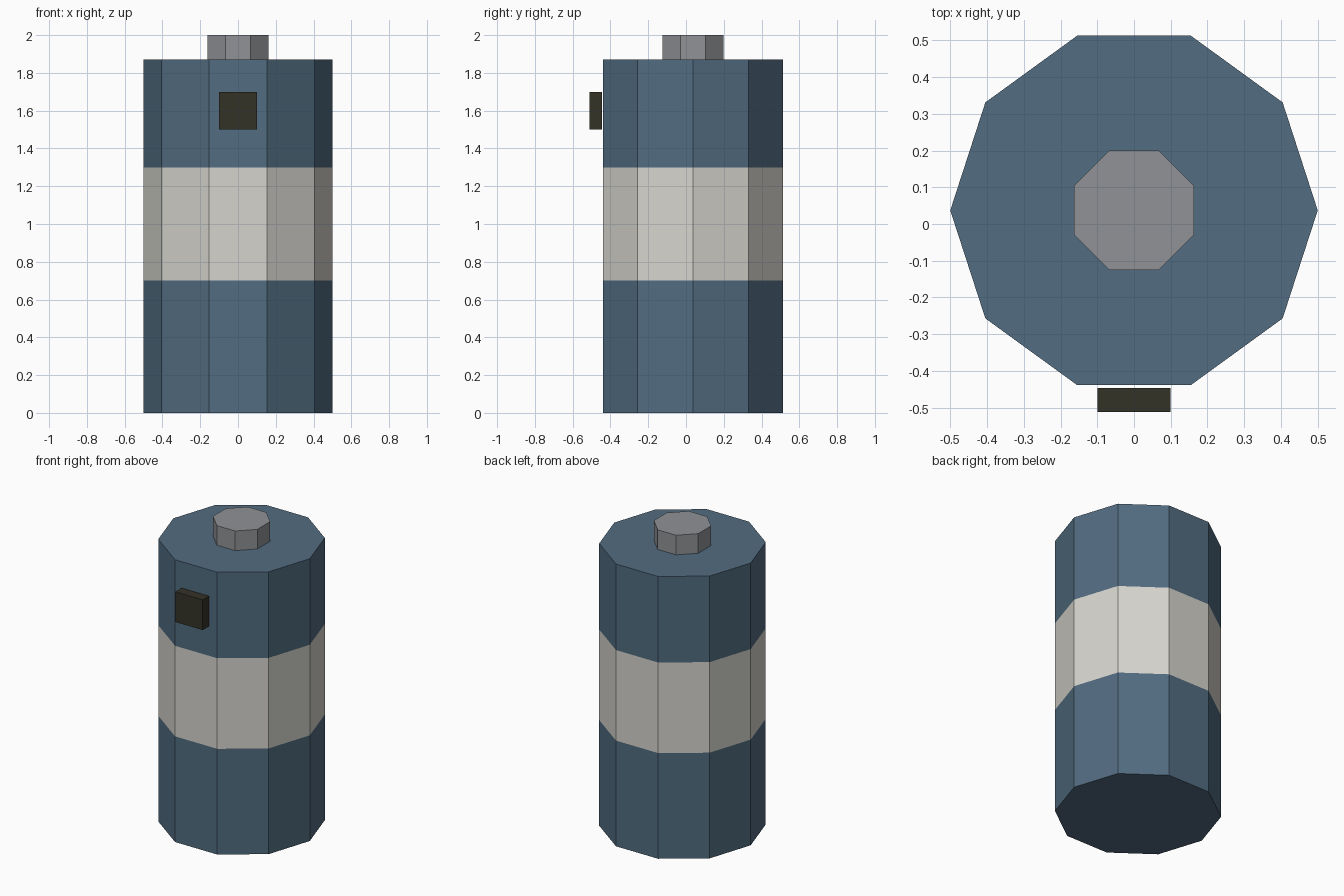
import bpy, bmesh, math

if "Cube" in bpy.data.objects:
    bpy.data.objects.remove(bpy.data.objects["Cube"])

CY = 0.037  # centre of the round parts


def material(name, rgb):
    lin = [((c / 255 + 0.055) / 1.055) ** 2.4 for c in rgb]
    m = bpy.data.materials.new(name)
    m.diffuse_color = (*lin, 1)
    m.use_nodes = True
    m.node_tree.nodes["Principled BSDF"].inputs["Base Color"].default_value = m.diffuse_color
    return m


blue = material("slate_blue", (82, 108, 129))
cream = material("pale_grey", (213, 212, 205))
grey = material("cap_grey", (144, 146, 150))
dark = material("dark_olive", (52, 50, 39))


def finish(name, bm, *mats):
    bmesh.ops.recalc_face_normals(bm, faces=bm.faces)
    me = bpy.data.meshes.new(name)
    bm.to_mesh(me)
    bm.free()
    for m in mats:
        me.materials.append(m)
    ob = bpy.data.objects.new(name, me)
    bpy.context.collection.objects.link(ob)
    return ob


def prism(sides, radius, turn, levels):
    """Closed upright prism with a ring of vertices at each height."""
    bm = bmesh.new()
    rings = []
    for z in levels:
        angles = [turn + math.tau * i / sides for i in range(sides)]
        rings.append([bm.verts.new((radius * math.cos(a), CY + radius * math.sin(a), z))
                      for a in angles])
    for lo, hi in zip(rings, rings[1:]):
        for i in range(sides):
            j = (i + 1) % sides
            bm.faces.new((lo[i], lo[j], hi[j], hi[i]))
    bm.faces.new(rings[0][::-1])
    bm.faces.new(rings[-1])
    return bm


# ten-sided body with the pale band cut into its walls
body = prism(10, 0.5, 0, (0, 0.7, 1.3, 1.87))
for f in body.faces:
    f.material_index = int(0.7 < f.calc_center_median().z < 1.3)
finish("canister_body", body, blue, cream)

# eight-sided top cap
finish("top_cap", prism(8, 0.176, math.pi / 8, (1.87, 2.0)), grey)

# small box on the front
box = bmesh.new()
bmesh.ops.create_cube(box, size=1)
for v in box.verts:
    v.co = (v.co.x * 0.2, -0.479 + v.co.y * 0.066, 1.6 + v.co.z * 0.2)
finish("front_box", box, dark)
